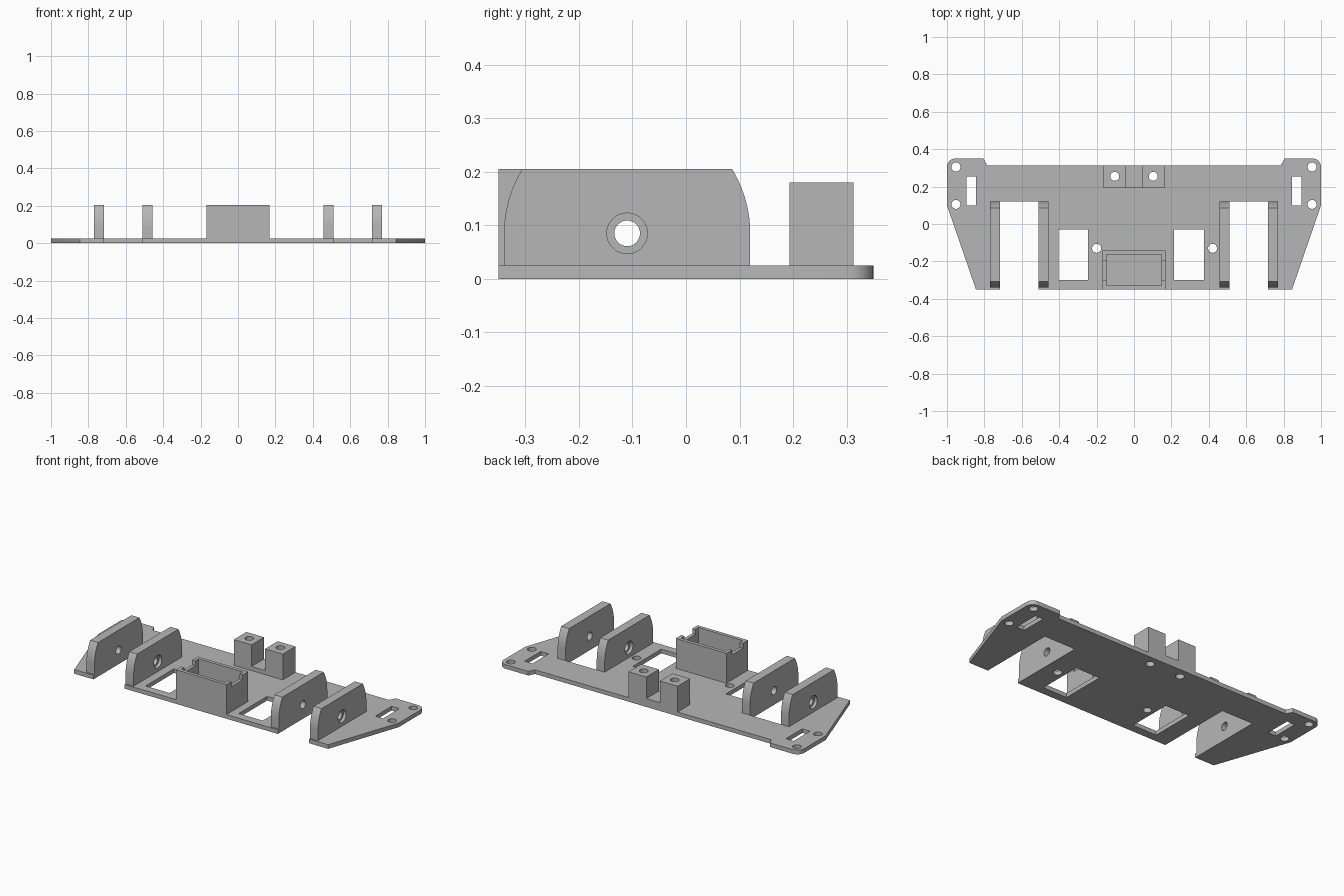
import bpy, bmesh
from math import sin, cos, pi, radians, asin
from mathutils import Matrix, Vector

cube = bpy.data.objects.get("Cube")
if cube:
    bpy.data.objects.remove(cube, do_unlink=True)

COLOR = (0.47, 0.47, 0.47, 1)
grey = bpy.data.materials.new("plain grey")
grey.use_nodes = True
grey.diffuse_color = COLOR
grey.node_tree.nodes["Principled BSDF"].inputs["Base Color"].default_value = COLOR

# Local axes of a profile drawn in the side (y, z) plane and extruded along x
SIDE = Matrix(((0, 0, 1, 0), (1, 0, 0, 0), (0, 1, 0, 0), (0, 0, 0, 1)))
PLATE_TOP = 0.025
HOLE = 0.024


def arc(cx, cy, r, start, end, steps):
    return [(cx + r * cos(start + (end - start) * i / steps),
             cy + r * sin(start + (end - start) * i / steps)) for i in range(steps + 1)]


def circle(cx, cy, r=HOLE):
    return arc(cx, cy, r, 0, 2 * pi, 32)[:-1]


def rect(x0, x1, y0, y1):
    return [(x0, y0), (x1, y0), (x1, y1), (x0, y1)]


def extrude(name, loops, low, high, axes=None):
    """Fill the first loop minus the others and extrude it from low to high."""
    curve = bpy.data.curves.new(name, 'CURVE')
    curve.dimensions = '2D'
    curve.fill_mode = 'BOTH'
    curve.extrude = (high - low) / 2
    for loop in loops:
        spline = curve.splines.new('POLY')
        spline.points.add(len(loop) - 1)
        for point, (x, y) in zip(spline.points, loop):
            point.co = (x, y, 0, 1)
        spline.use_cyclic_u = True
    obj = bpy.data.objects.new(name, curve)
    bpy.context.collection.objects.link(obj)
    bpy.ops.object.select_all(action='DESELECT')
    obj.select_set(True)
    bpy.context.view_layer.objects.active = obj
    bpy.ops.object.convert(target='MESH')
    obj = bpy.context.view_layer.objects.active
    mesh = obj.data
    mesh.transform(Matrix.Translation((0, 0, (low + high) / 2)))
    if axes:
        mesh.transform(axes)
    bm = bmesh.new()
    bm.from_mesh(mesh)
    bmesh.ops.remove_doubles(bm, verts=bm.verts, dist=0.00005)
    bmesh.ops.recalc_face_normals(bm, faces=bm.faces)
    bm.to_mesh(mesh)
    bm.free()
    mesh.materials.clear()
    mesh.materials.append(grey)
    bpy.ops.object.shade_smooth_by_angle(angle=radians(30))
    return obj


# Base plate: half outline with a wheel slot, mirrored to the other side
half = [(0.51, -0.35), (0.51, 0.12), (0.717, 0.12), (0.717, -0.35), (0.845, -0.35), (1, 0.1)]
half += arc(0.955, 0.305, 0.045, 0, pi / 2, 10)
half += [(0.805, 0.35), (0.785, 0.313)]
outline = half + [(-x, y) for x, y in reversed(half)]
holes = [rect(-0.405, -0.245, -0.3, -0.03), rect(0.215, 0.375, -0.3, -0.03),
         circle(-0.2, -0.13), circle(0.42, -0.13)]
for side in (-1, 1):
    holes += [circle(side * 0.952, 0.305), circle(side * 0.952, 0.105),
              rect(side * 0.87 - 0.026, side * 0.87 + 0.026, 0.1, 0.255),
              circle(side * 0.103, 0.255)]
extrude("base_plate", [outline] + holes, 0, PLATE_TOP)

# Axle brackets: rounded walls beside the slots, counterbored away from them
AXLE_Y, AXLE_Z, RADIUS, TOP = -0.11, 0.085, 0.23, 0.205
tip = asin((TOP - AXLE_Z) / RADIUS)
wall = [(AXLE_Y - RADIUS, PLATE_TOP), (AXLE_Y + RADIUS, PLATE_TOP)]
wall += arc(AXLE_Y, AXLE_Z, RADIUS, 0, tip, 10)
wall += arc(AXLE_Y, AXLE_Z, RADIUS, pi - tip, pi, 10)
for side, label in ((-1, "right"), (1, "left")):
    for part, slot_face, sunk, outer in (("inner", 0.51, 0.475, 0.457),
                                         ("outer", 0.717, 0.752, 0.77)):
        for name, a, b, r in (("bracket", slot_face, sunk, HOLE),
                              ("bracket_counterbore", sunk, outer, 0.038)):
            low, high = sorted((side * a, side * b))
            extrude(f"{label}_{part}_{name}", [wall, circle(AXLE_Y, AXLE_Z, r)],
                    low, high, SIDE)

# Front holder: open box with a shallow notch in the rim of each side
X, Y0, Y1, T = 0.168, -0.35, -0.143, 0.021
RIM = 0.175
extrude("front_holder", [rect(-X, X, Y0, Y1), rect(-X + T, X - T, Y0 + T, Y1 - T)],
        PLATE_TOP, RIM)
for name, edge, inner, end in (("holder_front_rim", Y0, Y0 + T, -0.3),
                               ("holder_back_rim", Y1, Y1 - T, -0.195)):
    extrude(name, [[(-X, edge), (X, edge), (X, end), (X - T, end),
                    (X - T, inner), (T - X, inner), (T - X, end), (-X, end)]], RIM, TOP)

# Rear mounting posts joined by a low bridge
for side, label in ((-1, "right"), (1, "left")):
    x0, x1 = sorted((side * 0.045, side * 0.163))
    extrude(f"{label}_rear_post", [rect(x0, x1, 0.193, 0.313), circle(side * 0.103, 0.255)],
            PLATE_TOP, 0.18)
extrude("rear_post_bridge", [rect(-0.045, 0.045, 0.193, 0.313)], PLATE_TOP, 0.05)
